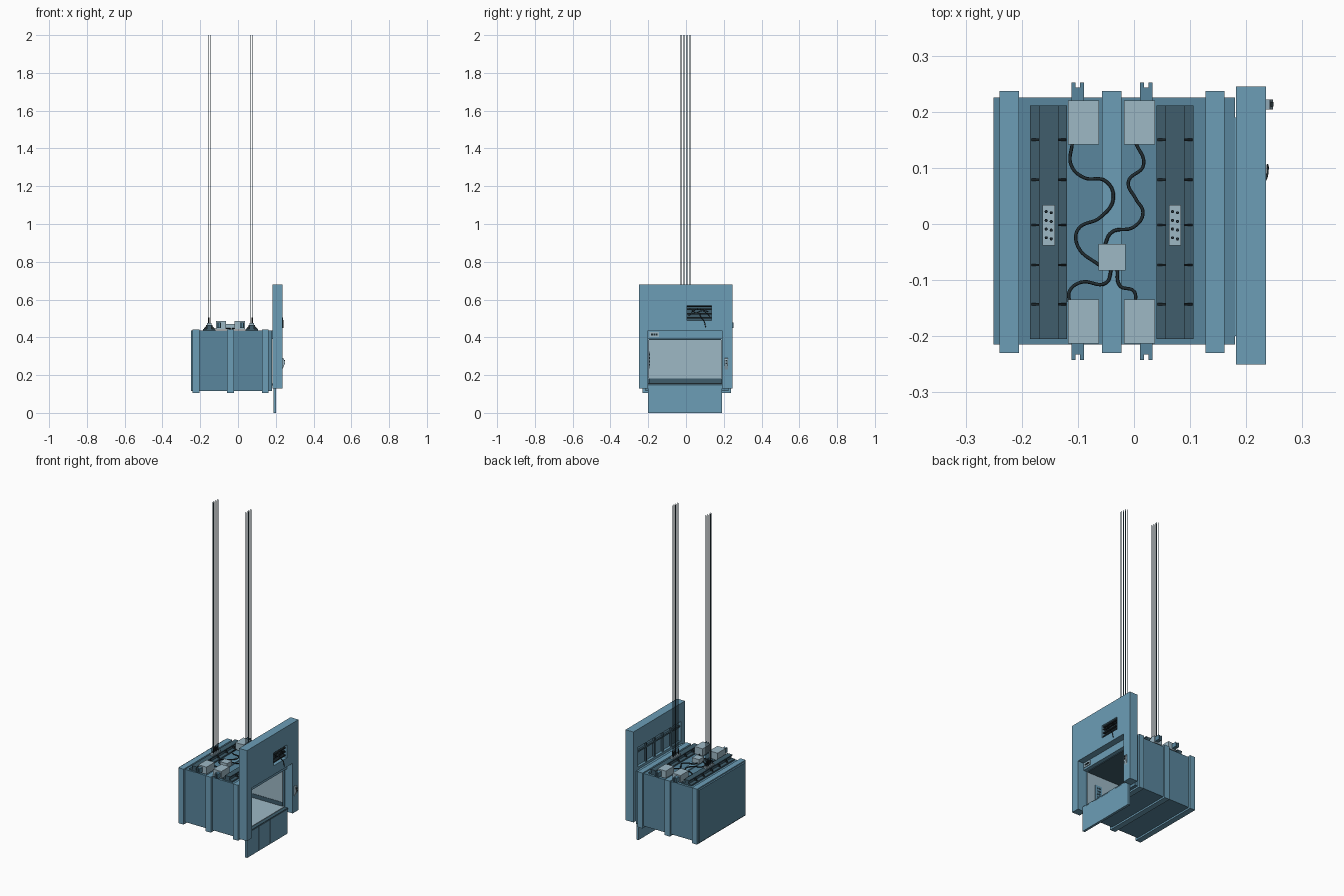
import bpy, bmesh
from mathutils import Vector


def mat(name, rgb):
    m = bpy.data.materials.new(name)
    m.diffuse_color = (*rgb, 1)
    return m


BLUE = mat("steel_blue", (0.15, 0.34, 0.47))
MID = mat("roof_blue", (0.10, 0.24, 0.34))
DARK = mat("dark_steel", (0.05, 0.11, 0.15))
PALE = mat("pale_panel", (0.34, 0.48, 0.56))
BLACK = mat("black_rubber", (0.015, 0.025, 0.03))


def finish(name, bm, m):
    bmesh.ops.recalc_face_normals(bm, faces=bm.faces)
    me = bpy.data.meshes.new(name)
    bm.to_mesh(me)
    bm.free()
    ob = bpy.data.objects.new(name, me)
    bpy.context.collection.objects.link(ob)
    if m:
        me.materials.append(m)
    return ob


def add_box(bm, x0, x1, y0, y1, z0, z1):
    vs = bmesh.ops.create_cube(bm, size=1)["verts"]
    for v in vs:
        v.co = Vector(((x0 + x1) / 2 + v.co.x * (x1 - x0),
                       (y0 + y1) / 2 + v.co.y * (y1 - y0),
                       (z0 + z1) / 2 + v.co.z * (z1 - z0)))


def boxes(name, m, *dims):
    bm = bmesh.new()
    for d in dims:
        add_box(bm, *d)
    return finish(name, bm, m)


def prism(name, m, xz, spans):
    bm = bmesh.new()
    for y0, y1 in spans:
        f = bm.faces.new([bm.verts.new((x, y0, z)) for x, z in xz])
        ext = bmesh.ops.extrude_face_region(bm, geom=[f])["geom"]
        for v in ext:
            if isinstance(v, bmesh.types.BMVert):
                v.co.y = y1
    return finish(name, bm, m)


def cable(name, pts, r, m, smooth=True):
    cu = bpy.data.curves.new(name, "CURVE")
    cu.dimensions = "3D"
    cu.bevel_depth, cu.bevel_resolution = r, 1
    cu.use_fill_caps = True
    cu.resolution_u = 8
    sp = cu.splines.new("BEZIER" if smooth else "POLY")
    if smooth:
        sp.bezier_points.add(len(pts) - 1)
        for p, co in zip(sp.bezier_points, pts):
            p.co = co
            p.handle_left_type = p.handle_right_type = "AUTO"
    else:
        sp.points.add(len(pts) - 1)
        for p, co in zip(sp.points, pts):
            p.co = (*co, 1)
    ob = bpy.data.objects.new(name, cu)
    bpy.context.collection.objects.link(ob)
    cu.materials.append(m)
    return ob


def cut(ob, *dims):
    for d in dims:
        c = boxes("cutter", None, d)
        c.hide_render = True
        mod = ob.modifiers.new("cut", "BOOLEAN")
        mod.operation, mod.solver, mod.object = "DIFFERENCE", "EXACT", c
        bpy.context.view_layer.objects.active = ob
        bpy.ops.object.modifier_apply(modifier=mod.name)
        bpy.data.objects.remove(c)


# Cabin shell, open towards +x
shell = boxes("cabin_shell", MID, (-0.25, 0.18, -0.215, 0.225, 0.115, 0.435))
cut(shell, (-0.235, 0.3, -0.2, 0.19, 0.155, 0.39))

# Bands wrapped around the cabin
for i, (x0, x1) in enumerate([(-0.24, -0.205), (-0.057, -0.022), (0.127, 0.161)]):
    boxes(f"cabin_band_{i}", BLUE,
          (x0, x1, -0.23, -0.215, 0.105, 0.442), (x0, x1, 0.225, 0.237, 0.105, 0.442),
          (x0, x1, -0.215, 0.225, 0.435, 0.442), (x0, x1, -0.215, 0.225, 0.105, 0.115))

# Interior lining, kick strip, ceiling and control panel
boxes("interior_wall_lining", PALE,
      (-0.235, -0.231, -0.2, 0.19, 0.18, 0.39),
      (-0.231, 0.17, -0.2, -0.196, 0.18, 0.39), (-0.231, 0.17, 0.186, 0.19, 0.18, 0.39))
boxes("interior_floor", PALE, (-0.235, 0.18, -0.2, 0.19, 0.155, 0.158))
boxes("kick_strip", DARK, (-0.231, -0.227, -0.195, 0.185, 0.158, 0.182),
      (-0.227, 0.17, -0.2, -0.194, 0.158, 0.182), (-0.227, 0.17, 0.184, 0.19, 0.158, 0.182))
boxes("interior_ceiling", DARK, (-0.231, 0.17, -0.196, 0.186, 0.386, 0.39))
boxes("control_panel", BLUE, (0.07, 0.115, -0.196, -0.192, 0.235, 0.325))
boxes("control_buttons", DARK, *[(x, x + 0.01, -0.192, -0.19, z, z + 0.01)
                                 for x in (0.079, 0.096) for z in (0.25, 0.268, 0.286, 0.304)])

# Door header with floor indicator
boxes("door_header", BLUE, (0.175, 0.195, -0.2, 0.19, 0.39, 0.435))
boxes("floor_indicator", PALE, (0.195, 0.199, -0.192, -0.142, 0.402, 0.429))
boxes("indicator_lamps", BLACK, *[(0.199, 0.201, y, y + 0.01, 0.411, 0.421)
                                  for y in (-0.184, -0.172, -0.16)])

# Sill and ribbed apron below the doorway
boxes("door_sill", DARK, (0.175, 0.202, -0.2, 0.19, 0.145, 0.155))
boxes("apron", BLUE, (0.187, 0.199, -0.2, 0.19, 0.0, 0.154))
boxes("apron_panels", BLUE, *[(0.199, 0.202, -0.2 + i * 0.0557, -0.146 + i * 0.0557, 0.0, 0.154)
                              for i in range(7)])

# Landing wall with doorway, ragged display recess and rear track recess
wall = boxes("landing_wall", BLUE, (0.182, 0.235, -0.25, 0.245, 0.13, 0.68))
cut(wall, (0.1, 0.3, -0.2, 0.19, 0.0, 0.435),
    (0.21, 0.3, 0.005, 0.135, 0.49, 0.568),
    (0.1, 0.198, -0.21, 0.2, 0.45, 0.57))
boxes("door_track_dividers", DARK, (0.187, 0.198, -0.21, 0.2, 0.535, 0.545),
      *[(0.185, 0.198, y, y + 0.008, 0.45, 0.57) for y in (-0.13, -0.05, 0.03, 0.11)])
boxes("display_back", DARK, (0.21, 0.213, 0.005, 0.135, 0.49, 0.568))
boxes("display_slats", BLACK, *[(0.213, 0.226, 0.005, 0.135, z, z + 0.007)
                                for z in (0.5, 0.522, 0.545, 0.56)])

# Loose wires in the display recess
for i, pts in enumerate([
        [(0.222, 0.02, 0.555), (0.23, 0.05, 0.53), (0.23, 0.09, 0.54), (0.222, 0.125, 0.51)],
        [(0.222, 0.015, 0.515), (0.23, 0.06, 0.55), (0.23, 0.12, 0.535)],
        [(0.222, 0.07, 0.53), (0.235, 0.08, 0.505), (0.238, 0.095, 0.485), (0.238, 0.105, 0.45)]]):
    cable(f"loose_wire_{i}", pts, 0.002, BLACK)

# Call button plate hanging off the landing wall
prism("call_plate", PALE, [(0.235, 0.29), (0.242, 0.288), (0.248, 0.262), (0.244, 0.25), (0.235, 0.23)],
      [(0.204, 0.222)])
boxes("call_buttons", BLACK, *[(0.242, 0.249, 0.209, 0.217, z, z + 0.009) for z in (0.258, 0.272)])

# Hitch beams, gussets, rope plates and hoist ropes
for side, cx in (("rear", -0.152), ("door", 0.073)):
    boxes(f"{side}_beam", DARK, (cx - 0.033, cx + 0.033, -0.205, 0.211, 0.435, 0.443),
          (cx - 0.012, cx + 0.012, -0.205, 0.211, 0.443, 0.459),
          (cx - 0.017, cx + 0.017, -0.205, 0.211, 0.459, 0.465))
    prism(f"{side}_beam_gussets", BLACK,
          [(cx - 0.031, 0.443), (cx + 0.031, 0.443), (cx + 0.014, 0.464), (cx - 0.014, 0.464)],
          [(y - 0.002, y + 0.002) for y in (0.15, 0.079, -0.002, -0.073, -0.143)])
    boxes(f"{side}_rope_plate", PALE, (cx - 0.011, cx + 0.011, -0.038, 0.034, 0.465, 0.475))
    for i in range(4):
        for j, dx in enumerate((-0.0045, 0.0045)):
            x, y = cx + dx, 0.022 - i * 0.0155 - j * 0.002
            cable(f"{side}_rope_{i}_{j}", [(x, y, 0.47), (x, y, 2.0)], 0.0016, DARK, False)
            cable(f"{side}_rope_socket_{i}_{j}", [(x, y, 0.47), (x, y, 0.505)], 0.003, BLACK, False)

# Guide housings with notched shoes on the roof corners
for i, x in enumerate((-0.09, 0.0095)):
    g = x - 0.01 if i == 0 else x + 0.0125
    for end, s, y0, y1, tip in (("front", -1, -0.213, -0.135, -0.242), ("back", 1, 0.142, 0.22, 0.252)):
        boxes(f"guide_housing_{end}_{i}", PALE, (x - 0.0275, x + 0.0275, y0, y1, 0.442, 0.486))
        edge, mid = (y0 if s < 0 else y1), tip - s * 0.009
        lo, hi = sorted((edge, mid))
        tl, th = sorted((mid, tip))
        boxes(f"guide_shoe_{end}_{i}", MID, (g - 0.011, g + 0.011, lo, hi, 0.45, 0.478),
              (g - 0.011, g - 0.004, tl, th, 0.45, 0.478), (g + 0.004, g + 0.011, tl, th, 0.45, 0.478))

# Junction box and roof wiring
boxes("junction_box", PALE, (-0.063, -0.015, -0.083, -0.036, 0.442, 0.47))
paths = [
    [(-0.11, 0.145), (-0.112, 0.105), (-0.09, 0.083), (-0.05, 0.076), (-0.037, 0.045),
     (-0.06, 0.012), (-0.1, -0.01), (-0.1, -0.04), (-0.06, -0.075)],
    [(0.003, 0.145), (0.017, 0.105), (-0.01, 0.075), (0.003, 0.045), (0.016, 0.02),
     (0.0, -0.005), (-0.04, -0.015), (-0.053, -0.04)],
    [(-0.04, -0.08), (-0.05, -0.105), (-0.095, -0.104), (-0.115, -0.12), (-0.115, -0.14)],
    [(-0.03, -0.08), (-0.025, -0.11), (0.0, -0.12), (0.003, -0.14)]]
for i, p in enumerate(paths):
    cable(f"roof_wire_{i}", [(x, y, 0.446) for x, y in p], 0.003, BLACK)
